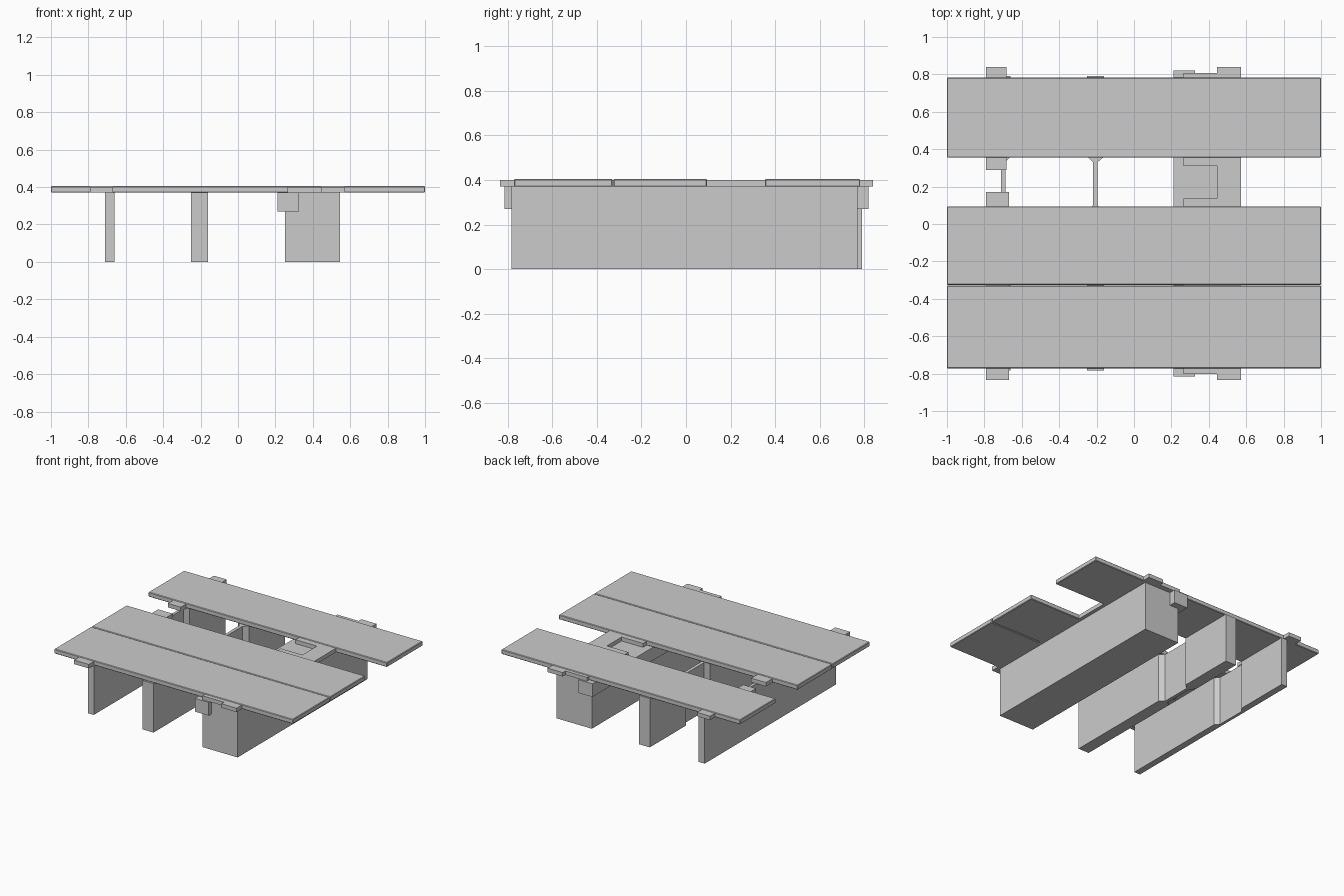
import bpy, bmesh

if "Cube" in bpy.data.objects:
    bpy.data.objects.remove(bpy.data.objects["Cube"])


def prism(name, outline, z0, z1, bevel=0.0):
    """Extrude an outline in the xy plane from z0 to z1."""
    bm = bmesh.new()
    face = bm.faces.new([bm.verts.new((x, y, z0)) for x, y in outline])
    ext = bmesh.ops.extrude_face_region(bm, geom=[face])
    top = [v for v in ext["geom"] if isinstance(v, bmesh.types.BMVert)]
    bmesh.ops.translate(bm, verts=top, vec=(0, 0, z1 - z0))
    bmesh.ops.recalc_face_normals(bm, faces=bm.faces)
    mesh = bpy.data.meshes.new(name)
    bm.to_mesh(mesh)
    bm.free()
    obj = bpy.data.objects.new(name, mesh)
    bpy.context.collection.objects.link(obj)
    if bevel:
        mod = obj.modifiers.new("edge_bevel", "BEVEL")
        mod.width = bevel
        mod.segments = 1
    return obj


def box(name, x0, x1, y0, y1, z0, z1, bevel=0.0):
    return prism(name, [(x0, y0), (x1, y0), (x1, y1), (x0, y1)], z0, z1, bevel)


# Deck planks: two side by side at the front, one at the back
for name, y0, y1 in (("front_plank", -0.772, -0.33),
                     ("middle_plank", -0.325, 0.094),
                     ("back_plank", 0.355, 0.782)):
    box(name, -1, 1, y0, y1, 0.37, 0.405, 0.004)


# Upright walls, thinned where they cross the open slot
def notched_wall(name, x0, x1, t0, t1, flare):
    a, b = 0.07, 0.36
    right = [(x1, -0.783), (x1, a), (t1, a + flare), (t1, b - flare), (x1, b), (x1, 0.79)]
    left = [(x0, 0.79), (x0, b), (t0, b - flare), (t0, a + flare), (x0, a), (x0, -0.783)]
    if t0 == x0:
        left = [left[0], left[-1]]
    prism(name, right + left, 0, 0.37)


notched_wall("left_wall", -0.71, -0.66, -0.71, -0.688, 0.03)
notched_wall("centre_wall", -0.25, -0.16, -0.22, -0.195, 0.03)

# Wide box support with a side rail
box("box_support", 0.25, 0.545, -0.783, 0.77, 0, 0.37)
box("side_rail", 0.21, 0.325, -0.815, 0.82, 0.27, 0.37)

# Cap plates over the left wall
box("left_cap_front", -0.79, -0.667, -0.834, 0.172, 0.37, 0.4)
box("left_cap_back", -0.79, -0.683, 0.29, 0.84, 0.37, 0.4)

# Cap plates over the box support, leaving a shallow recess in the slot
box("box_cap_strip", 0.445, 0.572, -0.834, 0.84, 0.37, 0.4)
box("box_cap_front", 0.265, 0.445, -0.803, 0.135, 0.37, 0.4)
box("box_cap_back", 0.265, 0.445, 0.31, 0.808, 0.37, 0.4)
